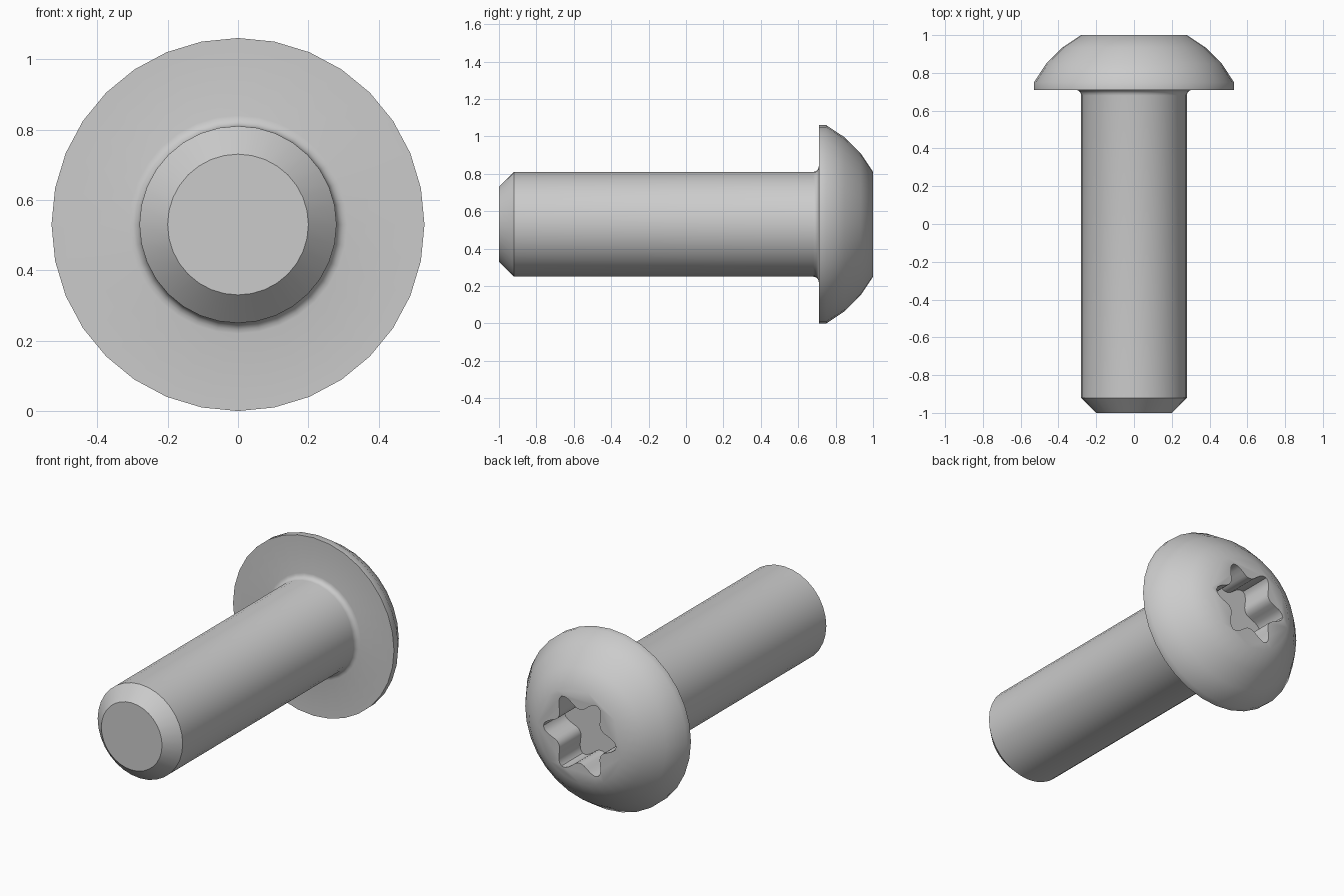
import bpy, bmesh
from math import sin, cos, pi, atan2, radians, hypot

if "Cube" in bpy.data.objects:
    bpy.data.objects.remove(bpy.data.objects["Cube"])

CZ = 0.53      # height of the screw axis
SIDES = 32


def make_object(name, bm):
    bmesh.ops.recalc_face_normals(bm, faces=bm.faces)
    mesh = bpy.data.meshes.new(name)
    bm.to_mesh(mesh)
    bm.free()
    obj = bpy.data.objects.new(name, mesh)
    bpy.context.collection.objects.link(obj)
    return obj


def lathe(name, profile):
    """Revolve (radius, y) points around the screw axis and cap both ends."""
    bm = bmesh.new()
    rings = []
    for r, y in profile:
        rings.append([bm.verts.new((r * sin(2 * pi * i / SIDES), y,
                                    CZ + r * cos(2 * pi * i / SIDES)))
                      for i in range(SIDES)])
    for a, b in zip(rings, rings[1:]):
        for i in range(SIDES):
            j = (i + 1) % SIDES
            bm.faces.new((a[i], a[j], b[j], b[i]))
    bm.faces.new(rings[0])
    bm.faces.new(rings[-1])
    return make_object(name, bm)


# Profile: chamfered tip, shank, fillet under the head, rim, dome
profile = [(0.20, -1.0), (0.28, -0.92)]
for k in range(5):
    a = k / 4 * pi / 2
    profile.append((0.31 - 0.03 * cos(a), 0.68 + 0.03 * sin(a)))
profile.append((0.53, 0.71))
dome_c, dome_r = 0.47, hypot(0.53, 0.28)
a0, a1 = atan2(0.53, 0.28), atan2(0.28, 0.53)
for k in range(4):
    a = a0 + (a1 - a0) * k / 3
    profile.append((dome_r * sin(a), dome_c + dome_r * cos(a)))
screw = lathe("button_head_screw", profile)

# Six-lobed drive socket cutter
bm = bmesh.new()
N = 72
outline = []
for i in range(N):
    t = 2 * pi * i / N
    r = 0.16 + 0.08 * ((1 + cos(6 * t)) / 2) ** 1.4
    outline.append(bm.verts.new((r * cos(t), 0.80, CZ + r * sin(t))))
face = bm.faces.new(outline)
ext = bmesh.ops.extrude_face_region(bm, geom=[face])
bmesh.ops.translate(bm, vec=(0, 0.3, 0),
                    verts=[v for v in ext["geom"] if isinstance(v, bmesh.types.BMVert)])
cutter = make_object("socket_cutter", bm)
cutter.hide_render = True

# Cut the socket into the head
mod = screw.modifiers.new("socket", "BOOLEAN")
mod.operation = "DIFFERENCE"
mod.solver = "EXACT"
mod.object = cutter
bpy.context.view_layer.objects.active = screw
screw.select_set(True)
bpy.ops.object.modifier_apply(modifier=mod.name)
bpy.data.objects.remove(cutter, do_unlink=True)

bpy.ops.object.shade_smooth_by_angle(angle=radians(35))
